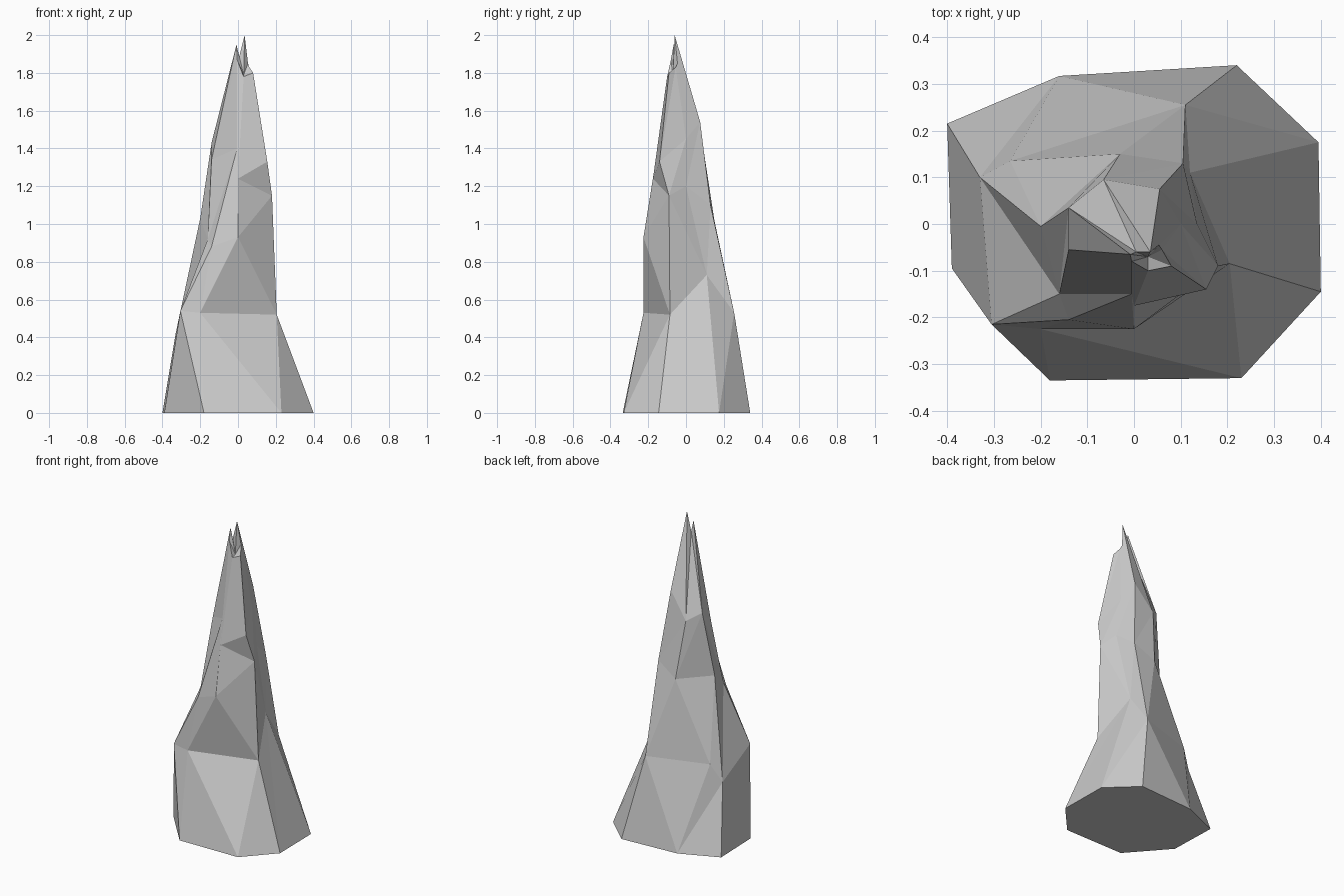
import bpy, bmesh

# Octagonal cross-sections of the rock spire, counter-clockwise from +x, bottom to top
base = [(.40, -.145, 0), (.395, .175, 0), (.22, .34, 0), (-.16, .317, 0),
        (-.40, .215, 0), (-.39, -.095, 0), (-.18, -.335, 0), (.23, -.33, 0)]
shoulder = [(.205, -.085, .52), (.12, .11, .73), (.11, .255, .53), (-.265, .135, .53),
            (-.33, .10, .42), (-.305, -.215, .54), (-.20, -.225, .53), (.205, -.085, .52)]
waist = [(.18, -.09, 1.15), (.135, 0, 1.2), (.105, .13, 1.1), (-.03, .15, 1.02),
         (-.20, -.005, 1.03), (-.16, -.15, .92), (-.14, -.205, .88), (0, -.225, .93)]
neck = [(.155, -.14, 1.33), (.10, 0, 1.45), (.055, .075, 1.54), (-.065, .095, 1.38),
        (-.14, .035, 1.43), (-.14, -.055, 1.34), (-.005, -.15, 1.4), (0, -.175, 1.24)]
crown = [(.08, -.09, 1.8), (.06, -.055, 1.83), (.053, -.045, 1.85), (.035, -.06, 2.0),
         (.005, -.06, 1.88), (-.008, -.065, 1.95), (-.005, -.08, 1.87), (.03, -.10, 1.78)]

# Which way each facet pair is split, per band
splits = ["00101111", "10000000", "00001011", "00000000"]

bm = bmesh.new()
rings = [[bm.verts.new(p) for p in ring] for ring in (base, shoulder, waist, neck, crown)]

# Faceted sides
for low, high, split in zip(rings, rings[1:], splits):
    for i in range(8):
        j = (i + 1) % 8
        a, b, c, d = low[i], low[j], high[j], high[i]
        tris = ((a, b, c), (a, c, d)) if split[i] == "0" else ((a, b, d), (b, c, d))
        for tri in tris:
            bm.faces.new(tri)

# Flat underside and notched tip
bm.faces.new(rings[0][::-1])
notch = bm.verts.new((.03, -.07, 1.79))
for i in range(8):
    bm.faces.new((rings[-1][i], rings[-1][(i + 1) % 8], notch))

bmesh.ops.remove_doubles(bm, verts=bm.verts[:], dist=.0005)
bmesh.ops.recalc_face_normals(bm, faces=bm.faces[:])

mesh = bpy.data.meshes.new("rock_spire")
bm.to_mesh(mesh)
bm.free()
bpy.context.collection.objects.link(bpy.data.objects.new("rock_spire", mesh))
